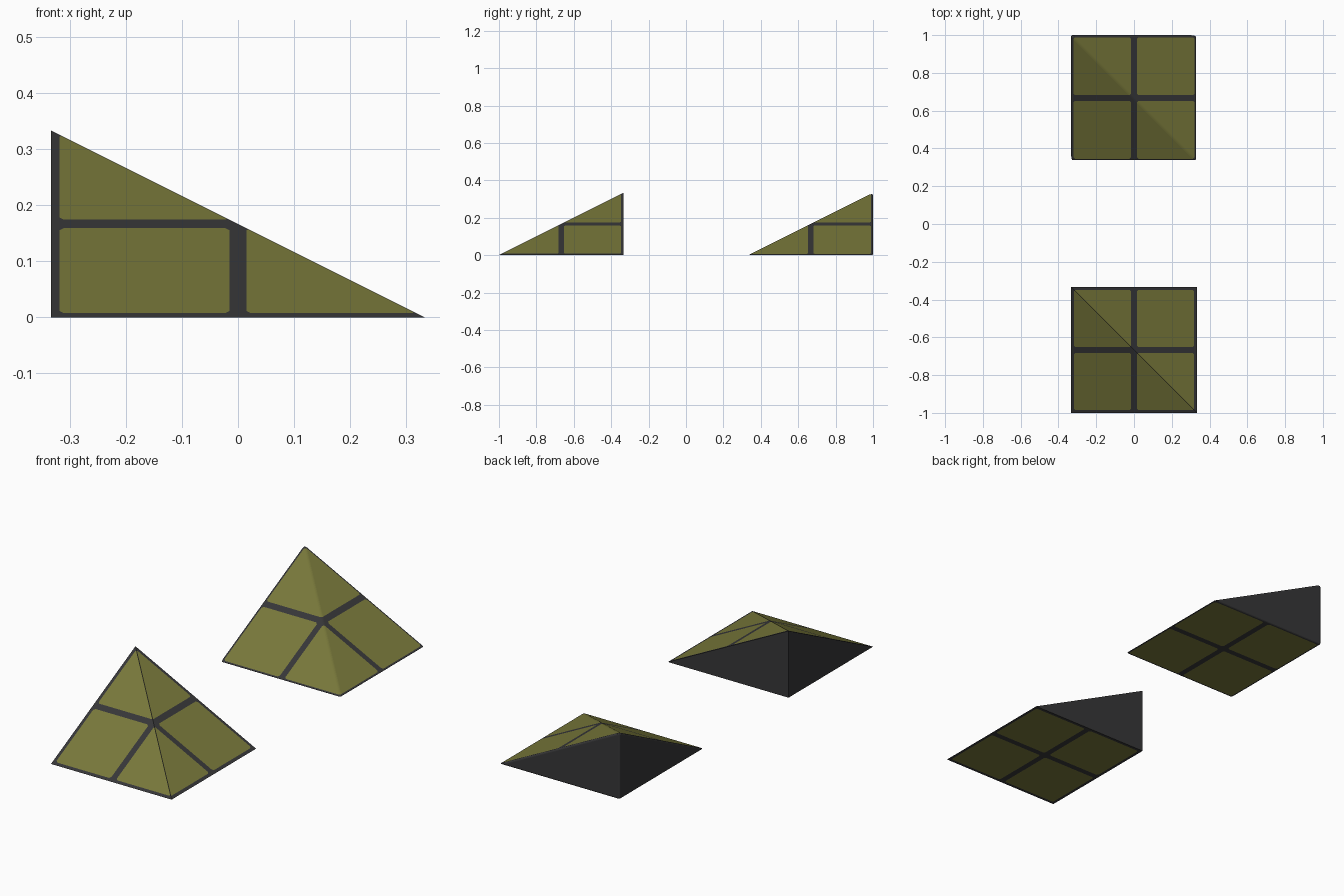
import bpy
import bmesh

if "Cube" in bpy.data.objects:
    bpy.data.objects.remove(bpy.data.objects["Cube"])

H = 1 / 3          # half width and height of each corner slope
GAP = 0.015        # half width of dark cross bands
RIM = 0.015        # dark border width
CHAMFER = 0.008    # clipped panel corners


def make_material(name, color):
    m = bpy.data.materials.new(name)
    m.diffuse_color = (*color, 1)
    m.use_nodes = True
    m.node_tree.nodes["Principled BSDF"].inputs["Base Color"].default_value = m.diffuse_color
    return m


DARK = make_material("dark grey", (0.038, 0.038, 0.040))
OLIVE = make_material("olive green", (0.190, 0.190, 0.043))


def cut(bm, co, no):
    bmesh.ops.bisect_plane(bm, geom=bm.verts[:] + bm.edges[:] + bm.faces[:],
                           dist=1e-6, plane_co=co, plane_no=no)


def corner_slope(name, y_centre, rim, bevel=0.0, ridge_line=0.0):
    bm = bmesh.new()
    # square base with the apex standing above the back left corner
    fl, fr, br, bl = [bm.verts.new((x * H, y * H, 0))
                      for x, y in ((-1, -1), (1, -1), (1, 1), (-1, 1))]
    apex = bm.verts.new((-H, H, H))
    for f in ((bl, br, fr, fl), (fl, fr, apex), (fr, br, apex),
              (br, bl, apex), (bl, fl, apex)):
        bm.faces.new(f)
    bmesh.ops.recalc_face_normals(bm, faces=bm.faces[:])

    # softened edges
    if bevel:
        bmesh.ops.bevel(bm, geom=bm.edges[:], offset=bevel, segments=3,
                        profile=0.5, affect='EDGES', clamp_overlap=True)

    # panel outlines: straight sides, then clipped corners
    half = (H - rim - GAP) / 2
    mid = GAP + half
    for c in (-H + rim, -GAP, GAP, H - rim):
        cut(bm, (c, 0, 0), (1, 0, 0))
        cut(bm, (0, c, 0), (0, 1, 0))
    reach = 2 * half - CHAMFER
    for s in (1, -1):
        for base in (-2 * mid, 0, 2 * mid):
            for off in (-reach, reach):
                cut(bm, (base + off, 0, 0), (1, s, 0))
    # thin line along the ridge
    if ridge_line:
        for off in (-ridge_line, ridge_line):
            cut(bm, (off, 0, 0), (1, 1, 0))

    # olive inside the four panels of the slopes and underside, dark elsewhere
    for f in bm.faces:
        c = f.calc_center_median()
        u, v = abs(abs(c.x) - mid), abs(abs(c.y) - mid)
        panel = u < half and v < half and u + v < reach
        on_ridge = f.normal.z > 0 and abs(c.x + c.y) < ridge_line
        f.material_index = int(panel and abs(f.normal.z) > 0.3 and not on_ridge)

    me = bpy.data.meshes.new(name)
    bm.to_mesh(me)
    bm.free()
    me.materials.append(DARK)
    me.materials.append(OLIVE)
    ob = bpy.data.objects.new(name, me)
    ob.location.y = y_centre
    bpy.context.collection.objects.link(ob)
    return ob


corner_slope("sharp_corner_slope", -2 / 3, RIM, ridge_line=0.002)
corner_slope("rounded_corner_slope", 2 / 3, 0.012, bevel=0.008)
